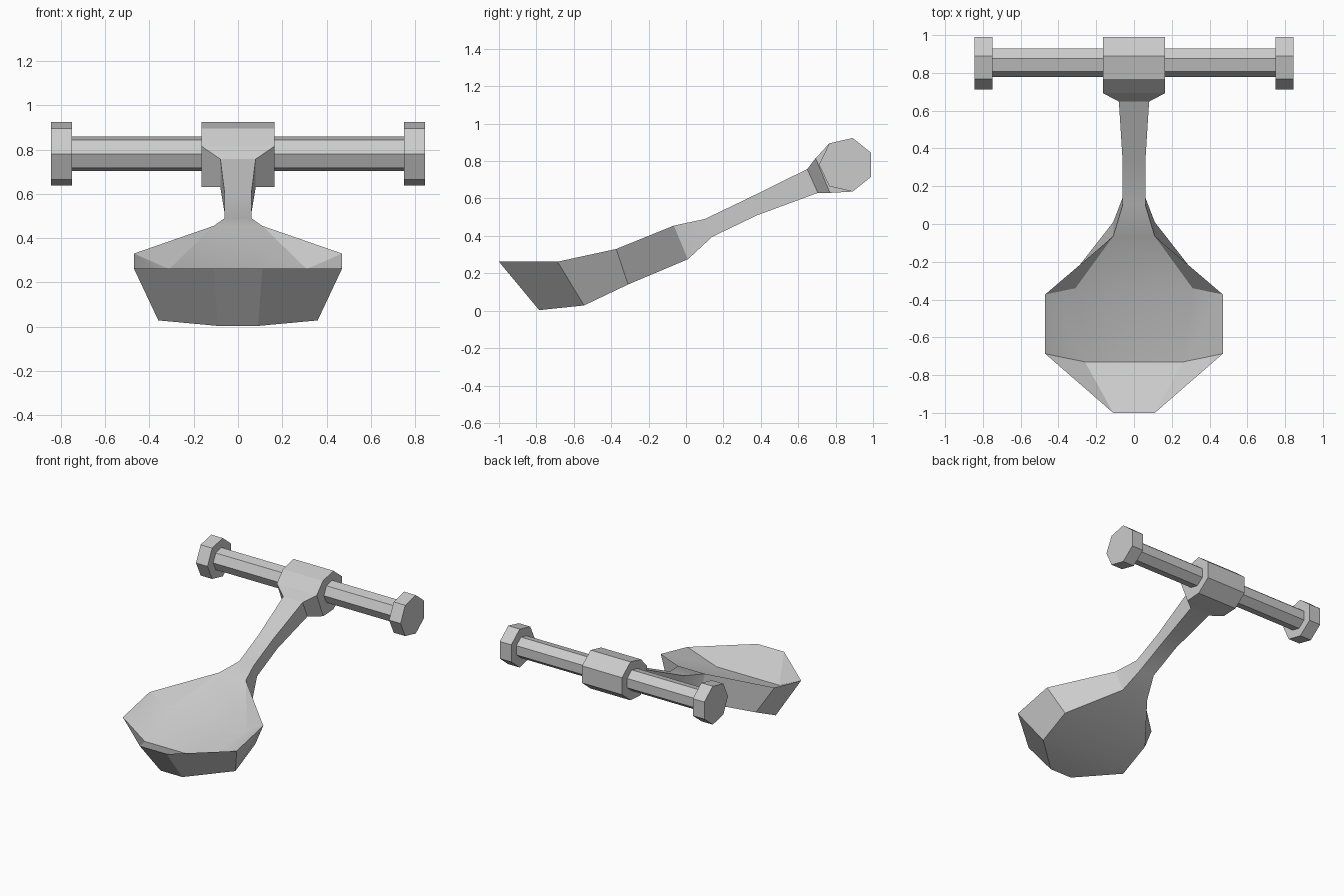
import bpy, bmesh
from math import sin, cos, pi, radians

old = bpy.data.objects.get("Cube")
if old:
    bpy.data.objects.remove(old, do_unlink=True)

GREY = (0.6, 0.6, 0.6, 1.0)
metal = bpy.data.materials.new("plain grey")
metal.use_nodes = True
metal.diffuse_color = GREY
metal.node_tree.nodes["Principled BSDF"].inputs["Base Color"].default_value = GREY


def finish(name, bm, smooth=False):
    bmesh.ops.recalc_face_normals(bm, faces=bm.faces)
    mesh = bpy.data.meshes.new(name)
    bm.to_mesh(mesh)
    bm.free()
    mesh.materials.append(metal)
    obj = bpy.data.objects.new(name, mesh)
    bpy.context.collection.objects.link(obj)
    if smooth:
        bpy.ops.object.select_all(action='DESELECT')
        obj.select_set(True)
        bpy.context.view_layer.objects.active = obj
        bpy.ops.object.shade_smooth_by_angle(angle=radians(25))
    return obj


def prism(name, profile, x0, x1):
    """Extrude a (y, z) profile along x."""
    bm = bmesh.new()
    a, b = ([bm.verts.new((x, y, z)) for y, z in profile] for x in (x0, x1))
    n = len(profile)
    bm.faces.new(a)
    bm.faces.new(b)
    for i in range(n):
        j = (i + 1) % n
        bm.faces.new((a[i], a[j], b[j], b[i]))
    return finish(name, bm)


def heptagon(r, cy=0.858, cz=0.78):
    return [(cy + r * cos((2 * i + 1) * pi / 7), cz + r * sin((2 * i + 1) * pi / 7))
            for i in range(7)]


# Cross bar, end caps and hub
prism("cross_bar", heptagon(0.08), -0.76, 0.76)
for side, s in (("left", 1), ("right", -1)):
    prism(side + "_end_cap", heptagon(0.147), s * 0.75, s * 0.845)
hub = heptagon(0.147)
hub[3] = (0.693, 0.815)          # front corner raised to meet the handle
hub[4] = (0.77, 0.63)            # lower corner dropped to a flat underside
prism("hub", hub, -0.165, 0.165)

# Handle and bowl: paired rows of (half width, y, z), hub to bowl tip
top_rows = [(0.165, 0.693, 0.815), (0.08, 0.648, 0.757), (0.06, 0.33, 0.6),
            (0.06, 0.1, 0.49), (0.11, -0.065, 0.455), (0.47, -0.373, 0.33),
            (0.47, -0.687, 0.262), (0.11, -1.0, 0.262)]
low_rows = [(0.165, 0.77, 0.63), (0.08, 0.705, 0.63), (0.06, 0.38, 0.51),
            (0.06, 0.14, 0.395), (0.11, 0.01, 0.275), (0.36, -0.31, 0.14),
            (0.36, -0.545, 0.028), (0.09, -0.785, 0.003)]
floor_rows = [(0.31, -0.34, 0.26), (0.26, -0.73, 0.155)]

bm = bmesh.new()


def pairs(rows):
    return [[bm.verts.new((s * w, y, z)) for s in (-1, 1)] for w, y, z in rows]


top, low, floor = pairs(top_rows), pairs(low_rows), pairs(floor_rows)


def bridge(a, b):
    bm.faces.new((a[0], a[1], b[1], b[0]))


for i in range(len(top) - 1):
    bridge(low[i], low[i + 1])                    # underside
    if i < 4:
        bridge(top[i], top[i + 1])                # handle top
    for s in (0, 1):                              # side walls
        bm.faces.new((top[i][s], top[i + 1][s], low[i + 1][s], low[i][s]))
bridge(top[-1], low[-1])                          # bowl tip

# Hollow of the bowl
bridge(top[4], floor[0])
bridge(floor[0], floor[1])
bridge(floor[1], top[7])
for s in (0, 1):
    bm.faces.new((top[4][s], top[5][s], floor[0][s]))
    bm.faces.new((top[5][s], top[6][s], floor[1][s], floor[0][s]))
    bm.faces.new((top[6][s], top[7][s], floor[1][s]))
finish("handle_and_bowl", bm, smooth=True)
